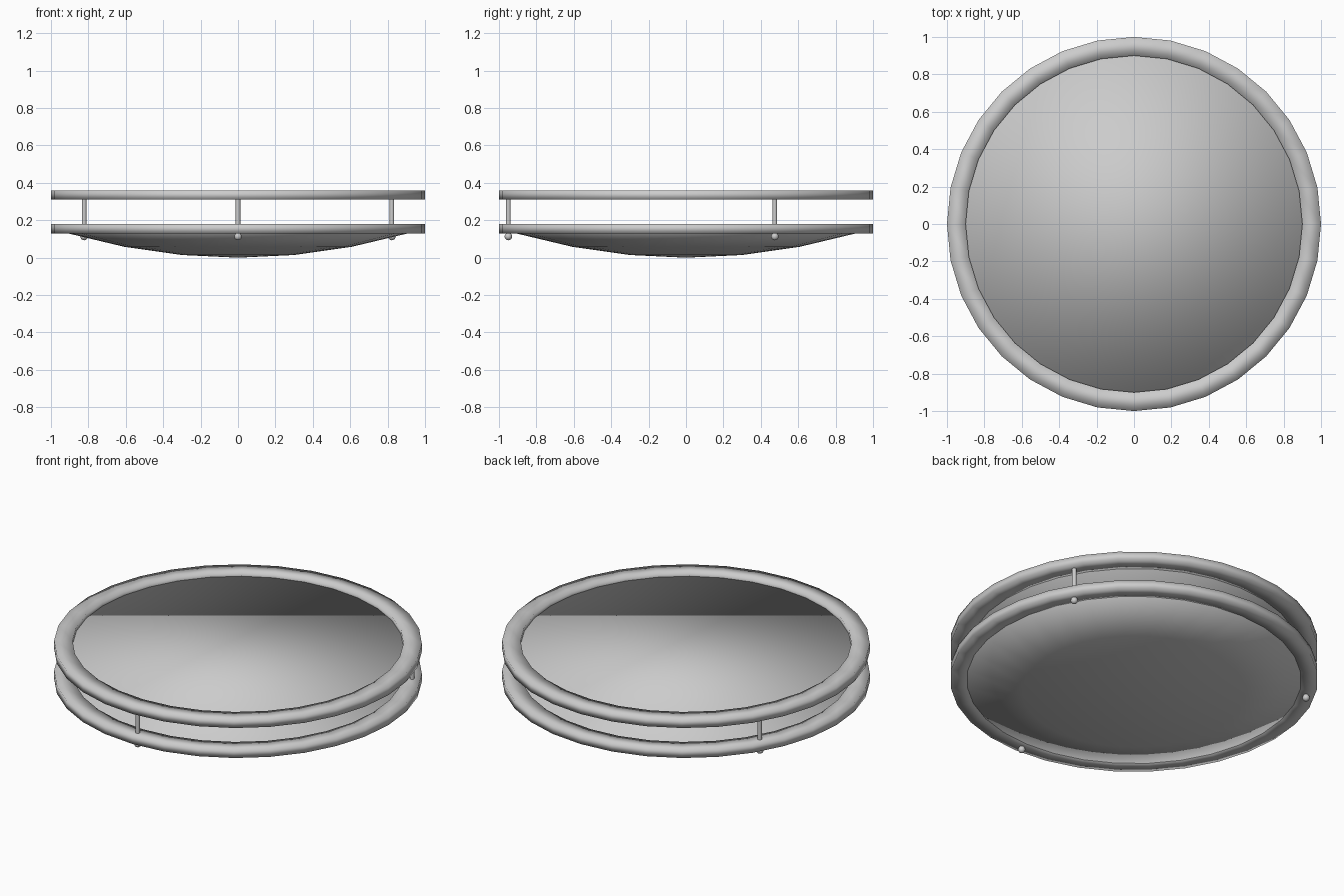
import bpy, math

if "Cube" in bpy.data.objects:
    bpy.data.objects.remove(bpy.data.objects["Cube"])

SEGMENTS = 32


def lathe(name, profile, closed=False, cap_bottom=False, cap_top=False):
    """Revolve (radius, z) points around z; a radius of 0 makes a single pole."""
    verts, faces, rows = [], [], []
    for r, z in profile:
        start = len(verts)
        if r == 0:
            verts.append((0, 0, z))
            rows.append([start] * SEGMENTS)
        else:
            for i in range(SEGMENTS):
                a = 2 * math.pi * i / SEGMENTS
                verts.append((r * math.cos(a), r * math.sin(a), z))
            rows.append(list(range(start, start + SEGMENTS)))
    pairs = list(zip(rows, rows[1:]))
    if closed:
        pairs.append((rows[-1], rows[0]))
    for low, high in pairs:
        for i in range(SEGMENTS):
            j = (i + 1) % SEGMENTS
            face = [low[i], low[j], high[j], high[i]]
            faces.append(list(dict.fromkeys(face)))
    if cap_bottom:
        faces.append(rows[0][::-1])
    if cap_top:
        faces.append(rows[-1])
    mesh = bpy.data.meshes.new(name)
    mesh.from_pydata(verts, [], faces)
    mesh.shade_smooth()
    obj = bpy.data.objects.new(name, mesh)
    bpy.context.collection.objects.link(obj)
    return obj


# Two flat metal bands with a rectangular section, shaded soft like rolled metal
for name, z0, z1 in (("lower_ring", 0.13, 0.18), ("upper_ring", 0.31, 0.36)):
    lathe(name, [(0.9, z0), (1.0, z0), (1.0, z1), (0.9, z1)], closed=True)

# Ceiling plate recessed inside the upper ring
lathe("ceiling_plate", [(0.9, 0.31), (0.9, 0.335)], cap_bottom=True, cap_top=True)

# Shallow diffuser bowl: curved underside, short upright rim and a flat top
BOWL_R, BOWL_H = 0.91, 0.13
bowl = [(BOWL_R * t / 3, BOWL_H * (t / 3) ** 2) for t in range(4)]
lathe("diffuser_bowl", bowl + [(BOWL_R, 0.158)], cap_top=True)

# Three posts joining the rings, each with a ball finial underneath
for i, deg in enumerate((-90, 30, 150), 1):
    x = 0.95 * math.cos(math.radians(deg))
    y = 0.95 * math.sin(math.radians(deg))
    bpy.ops.mesh.primitive_cylinder_add(vertices=16, radius=0.0125, depth=0.21,
                                        location=(x, y, 0.225))
    post = bpy.context.object
    post.name = f"post_{i}"
    bpy.ops.object.shade_smooth_by_angle(angle=math.radians(40))
    bpy.ops.mesh.primitive_uv_sphere_add(segments=16, ring_count=10, radius=0.02,
                                         location=(x, y, 0.113))
    finial = bpy.context.object
    finial.name = f"finial_{i}"
    bpy.ops.object.shade_smooth()
